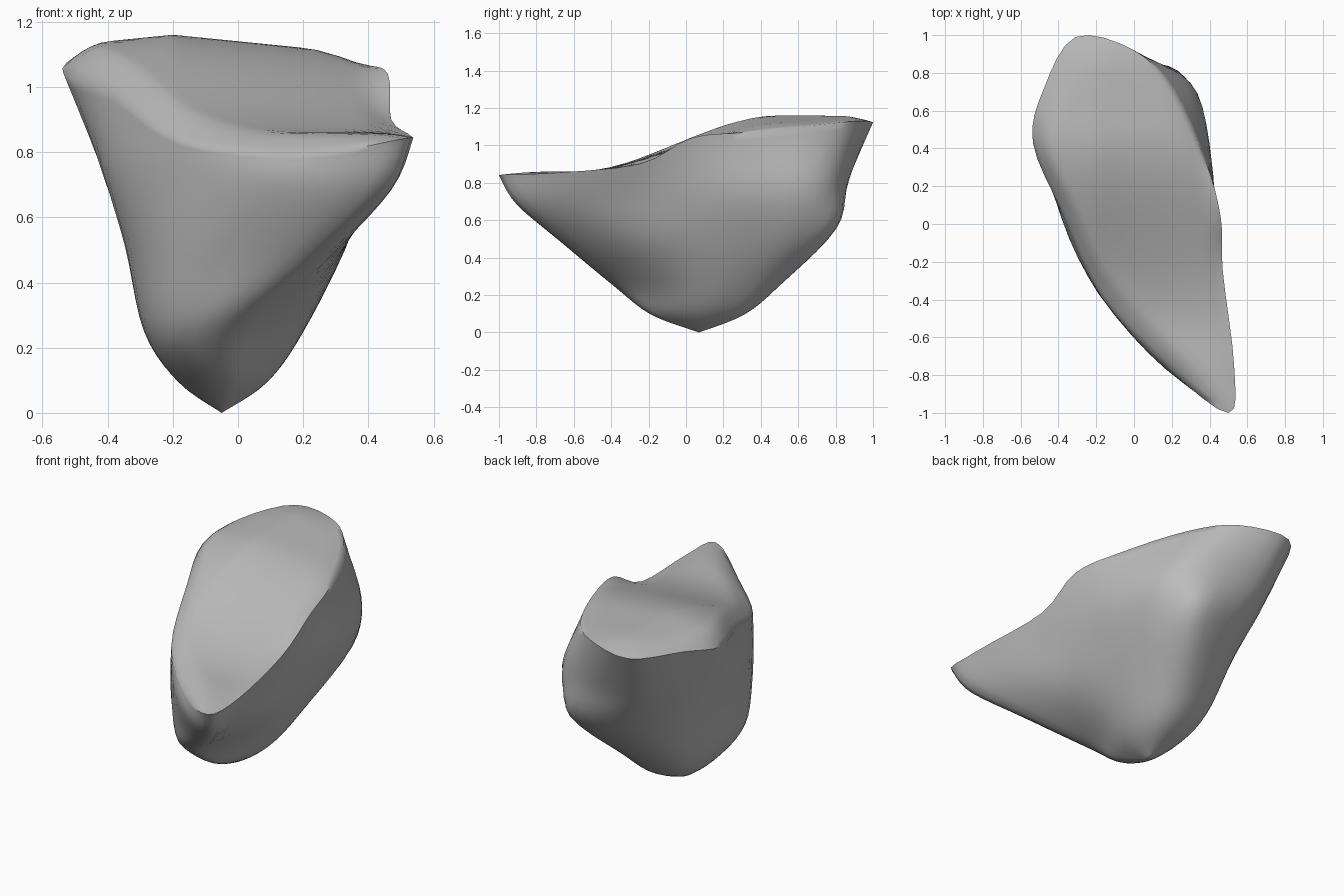
import bpy, bmesh
from mathutils import Vector

cube = bpy.data.objects.get("Cube")
if cube:
    bpy.data.objects.remove(cube, do_unlink=True)

STEPS_AROUND, STEPS_UP = 4, 5
APEX = Vector((-0.05, 0.07, 0))
CROWN = Vector((0.0, 0.15, 0))

# Uneven rim: starts at the front tip and runs along the +x side
rim = [Vector(p) for p in (
    (.50, -1, .84), (.53, -.75, .85), (.47, -.25, .90), (.46, .03, 1.04),
    (.38, .33, 1.07), (.2, .71, 1.11), (0, .92, 1.13), (-.31, .99, 1.12),
    (-.48, .71, 1.1), (-.535, .43, 1.04), (-.38, .06, .98),
    (-.17, -.39, .83), (.19, -.77, .79))]


def section(points, height, tilt):
    """Cross-section lying on a plane that rises towards the back."""
    return [Vector((x, y, height + tilt * y)) for x, y in points]


upper = section((
    (.44, -.9), (.46, -.65), (.41, -.25), (.41, .03), (.41, .34), (.33, .7),
    (.12, .85), (-.22, .85), (-.38, .63), (-.43, .36), (-.38, .02),
    (-.18, -.38), (.15, -.75)), .75, .08)
middle = section((
    (.22, -.63), (.29, -.42), (.32, -.15), (.33, .08), (.33, .35), (.3, .62),
    (.19, .8), (-.09, .74), (-.27, .56), (-.34, .32), (-.33, .0),
    (-.21, -.33), (.03, -.56)), .5, .07)
lower = section((
    (0, -.38), (.09, -.25), (.17, -.06), (.2, .1), (.19, .27), (.14, .43),
    (.03, .5), (-.12, .47), (-.23, .38), (-.28, .22), (-.285, -.02),
    (-.24, -.22), (-.13, -.36)), .25, 0)
base = [APEX + Vector(((p.x - APEX.x) * .56, (p.y - APEX.y) * .56, .095)) for p in lower]
tip = [APEX.copy() for p in lower]


def curve_point(a, b, c, d, t):
    """Smooth curve from b to c."""
    return (b * 2 + (c - a) * t + (a * 2 - b * 5 + c * 4 - d) * t * t
            + (b * 3 - a - c * 3 + d) * t ** 3) / 2


def smooth_loop(ring):
    n = len(ring)
    return [curve_point(ring[i - 1], ring[i], ring[(i + 1) % n], ring[(i + 2) % n],
                        s / STEPS_AROUND)
            for i in range(n) for s in range(STEPS_AROUND)]


def crown_height(x, y):
    """Height of the top face: a soft step up to the back, falling off sideways."""
    t = min(max((y + .6) / 1.1, 0), 1)
    return .86 + (.3 - .1 * abs(x + .2)) * t * t * (3 - 2 * t)


def top_ring(outline, scale):
    """Ring of the top face, shrunk to the middle and rounded up to the crown."""
    ring = []
    for p in outline:
        q = CROWN.lerp(p, scale)
        gap = max(1 - (1 - scale) / .25, 0) ** 2
        q.z = p.z * gap + crown_height(q.x, q.y) * (1 - gap)
        ring.append(q)
    return ring


# Side wall, from the pointed foot up to the rim
keys = [smooth_loop(r) for r in (tip, base, lower, middle, upper, rim)]
loops = []
for k in range(len(keys) - 1):
    before, after = keys[max(k - 1, 0)], keys[min(k + 2, len(keys) - 1)]
    for s in range(STEPS_UP):
        loops.append([curve_point(a, b, c, d, s / STEPS_UP)
                      for a, b, c, d in zip(before, keys[k], keys[k + 1], after)])
loops.append(keys[-1])

# Sloping top face
loops += [top_ring(keys[-1], 1 - .05 * i) for i in range(1, 20)]

bm = bmesh.new()
rings = [[bm.verts.new(p) for p in loop] for loop in loops]
for r, s in zip(rings, rings[1:]):
    for i in range(len(r)):
        bm.faces.new((r[i - 1], r[i], s[i], s[i - 1]))
bm.faces.new(rings[-1])
bmesh.ops.remove_doubles(bm, verts=bm.verts, dist=.0005)
bmesh.ops.recalc_face_normals(bm, faces=bm.faces)
mesh = bpy.data.meshes.new("rock")
bm.to_mesh(mesh)
bm.free()

stone = bpy.data.materials.new("grey stone")
stone.use_nodes = True
grey = (.5, .5, .5, 1)
stone.diffuse_color = grey
stone.node_tree.nodes["Principled BSDF"].inputs["Base Color"].default_value = grey
mesh.materials.append(stone)

rock = bpy.data.objects.new("rock", mesh)
bpy.context.collection.objects.link(rock)
bpy.context.view_layer.objects.active = rock
rock.select_set(True)
bpy.ops.object.shade_smooth_by_angle(angle=1.1)
